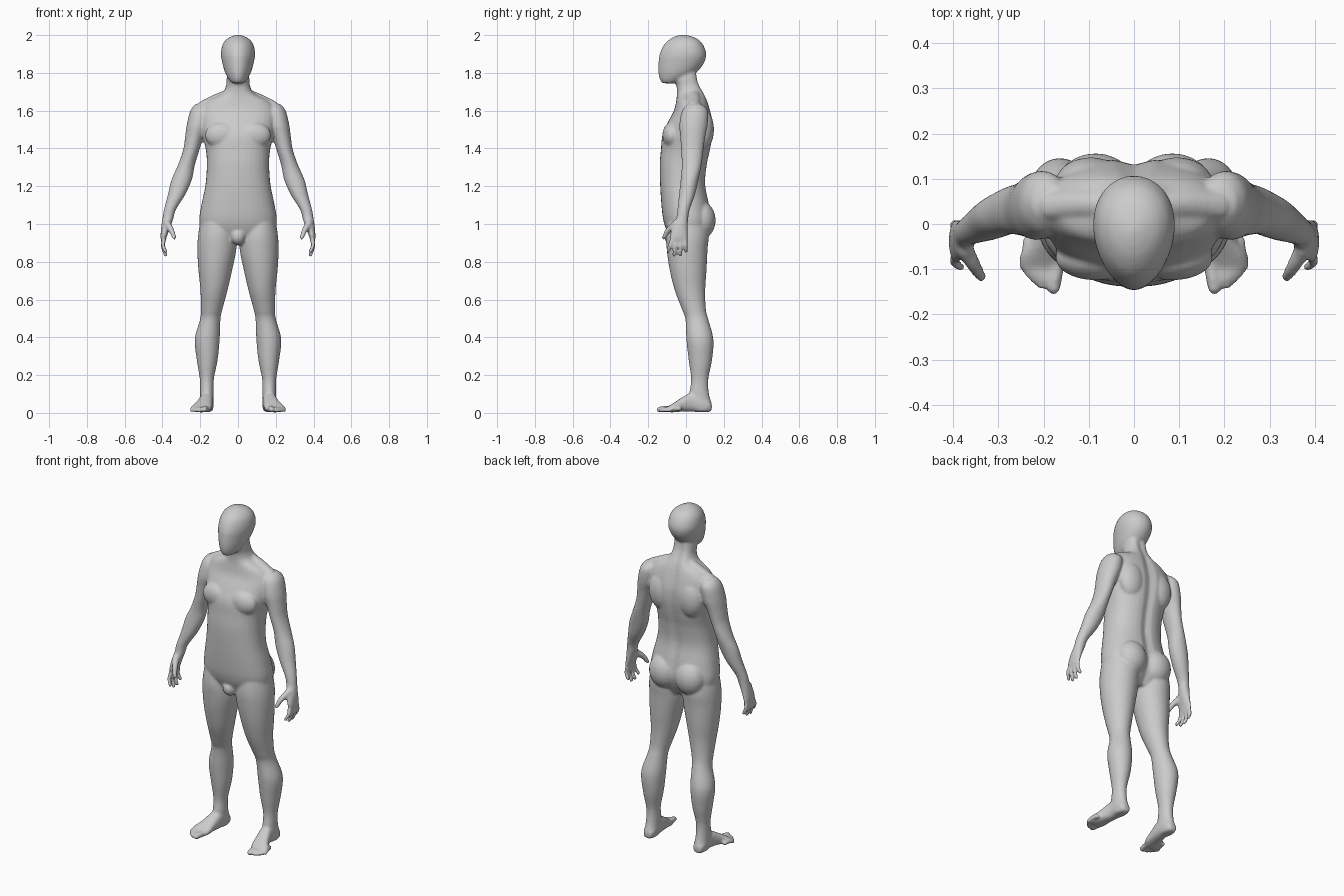
import bpy, bmesh, math
from mathutils import Vector

bm = bmesh.new()


def skin(rings):
    """Close a stack of point rings into a solid."""
    rings = [[bm.verts.new(p) for p in ring] for ring in rings]
    n = len(rings[0])
    for a, b in zip(rings, rings[1:]):
        for k in range(n):
            j = (k + 1) % n
            bm.faces.new((a[k], a[j], b[j], b[k]))
    bm.faces.new(rings[0][::-1])
    bm.faces.new(rings[-1])


def spline(rows, steps=5):
    """Catmull-Rom interpolation of parameter rows."""
    out = []
    for i in range(len(rows) - 1):
        p = [rows[max(i - 1, 0)], rows[i], rows[i + 1], rows[min(i + 2, len(rows) - 1)]]
        for k in range(steps):
            t = k / steps
            out.append([0.5 * (2 * b + (c - a) * t + (2 * a - 5 * b + 4 * c - d) * t * t
                               + (3 * b - a - 3 * c + d) * t ** 3) for a, b, c, d in zip(*p)])
    return out + [list(rows[-1])]


def loft(rows, axis='z', power=2.0, taper=0.0, groove=0.0, n=36):
    """Rows: position on axis, centre x, half width, low and high bound of the third axis."""
    rings = []
    for t, xc, rx, lo, hi in spline(rows):
        ring = []
        for k in range(n):
            a = math.tau * k / n
            c, s = math.cos(a), math.sin(a)
            u = math.copysign(abs(c) ** (2 / power), c)
            v = math.copysign(abs(s) ** (2 / power), s)
            x = xc + rx * u * (1 + taper * v)
            w = (lo + hi) / 2 + (hi - lo) / 2 * v
            if v > 0:
                w -= groove * math.exp(-(x / 0.025) ** 2)
            ring.append((x, w, t) if axis == 'z' else (x, t, w))
        rings.append(ring)
    skin(rings)


def ball(c, r, n=24):
    """Ellipsoid with centre c and radii r."""
    rings = []
    for i in range(n // 2):
        e = math.pi * ((i + .3) / (n / 2 - .4) - .5)
        rings.append([(c[0] + r[0] * math.cos(e) * math.cos(math.tau * k / n),
                       c[1] + r[1] * math.cos(e) * math.sin(math.tau * k / n),
                       c[2] + r[2] * math.sin(e)) for k in range(n)])
    skin(rings)


def chain(points, r0, r1, steps=5):
    """Rounded tube of overlapping balls, for digits and muscle ridges."""
    path = spline(points, steps)
    for i, p in enumerate(path):
        r = r0 + (r1 - r0) * i / (len(path) - 1)
        ball(p, (r, r, r), 12)


# Torso and neck
loft([(.89, 0, .10, -.06, .08), (.96, 0, .188, -.10, .12), (1.02, 0, .205, -.12, .135),
      (1.10, 0, .194, -.13, .125), (1.21, 0, .172, -.137, .105), (1.315, 0, .165, -.139, .114),
      (1.39, 0, .17, -.133, .13), (1.47, 0, .188, -.125, .143), (1.54, 0, .20, -.095, .143),
      (1.60, 0, .20, -.064, .13), (1.65, 0, .165, -.052, .115), (1.69, 0, .088, -.048, .10),
      (1.73, 0, .064, -.05, .08), (1.77, 0, .06, -.06, .067), (1.84, 0, .05, -.05, .06)],
     power=2.3, groove=.014)

# Head
loft([(1.745, 0, .028, -.125, -.06), (1.765, 0, .047, -.138, -.01), (1.80, 0, .067, -.146, .052),
      (1.85, 0, .082, -.146, .094), (1.90, 0, .09, -.139, .107), (1.95, 0, .081, -.116, .09),
      (1.98, 0, .058, -.083, .06), (1.995, 0, .03, -.052, .024), (2.002, 0, .008, -.025, -.005)],
     taper=.12)

# Chest, shoulder blade, trapezius, buttock and groin masses
ball((.085, -.075, 1.47), (.09, .05, .07))
ball((.095, .09, 1.50), (.08, .058, .11))
chain([(.04, .04, 1.685), (.11, .045, 1.655), (.18, .04, 1.617)], .033, .038)
ball((.085, .08, 1.02), (.09, .077, .10))
ball((0, -.075, .935), (.04, .04, .045))

# Leg
loft([(1.06, .11, .08, -.09, .10), (.95, .11, .10, -.106, .12), (.865, .112, .103, -.102, .114),
      (.76, .12, .09, -.087, .109), (.65, .127, .072, -.06, .102), (.55, .139, .057, -.022, .105),
      (.495, .147, .054, -.003, .118), (.39, .163, .066, .002, .145), (.28, .163, .055, .014, .138),
      (.177, .165, .037, .027, .118), (.10, .165, .036, .018, .122), (.04, .165, .036, .03, .138),
      (.008, .165, .03, .04, .132)])

# Foot
loft([(.135, .165, .022, .01, .05), (.115, .165, .033, .004, .075), (.08, .165, .037, .004, .10),
      (.03, .167, .037, .006, .108), (-.03, .18, .044, .006, .076), (-.07, .194, .054, .003, .05),
      (-.095, .2, .048, .004, .034)], axis='y', power=2.4)

# Toes
chain([(.168, -.08, .02), (.174, -.115, .02), (.178, -.141, .018)], .018, .016)
for i, (x, y) in enumerate([(.205, -.135), (.221, -.123), (.235, -.109), (.246, -.092)]):
    chain([(x - .012, y + .06, .022), (x - .004, y + .02, .021), (x, y, .013)], .012, .0115 - i * .0005)

# Arm and palm
loft([(1.635, .185, .04, .01, .085), (1.60, .198, .054, -.02, .115), (1.527, .213, .058, -.035, .115),
      (1.46, .231, .049, -.03, .102), (1.39, .248, .043, -.026, .092), (1.31, .274, .045, -.022, .082),
      (1.235, .298, .054, -.028, .066), (1.156, .325, .046, -.037, .048), (1.077, .36, .032, -.045, .02),
      (1.03, .371, .029, -.052, .012), (.98, .383, .024, -.076, .009), (.93, .394, .016, -.086, .009),
      (.908, .394, .012, -.08, .005)])

# Fingers
for y0, y1, z1 in [(-.074, -.096, .855), (-.051, -.063, .836), (-.027, -.03, .836), (-.004, .001, .856)]:
    z0 = .915
    chain([(.394, y0, z0), (.397, (y0 + y1) / 2, (z0 + z1) / 2), (.383, y1, z1)], .0125, .0105)

# Thumb
chain([(.375, -.055, 1.0), (.352, -.095, .965), (.338, -.117, .928)], .021, .0115)

# One continuous skin: mirror, fuse and relax
mesh = bpy.data.meshes.new("human_figure")
bm.to_mesh(mesh)
bm.free()
body = bpy.data.objects.new("human_figure", mesh)
bpy.context.collection.objects.link(body)
mesh.shade_smooth()
mirror = body.modifiers.new("mirror", 'MIRROR')
mirror.use_mirror_merge = False
fuse = body.modifiers.new("fuse", 'REMESH')
fuse.mode = 'VOXEL'
fuse.voxel_size = .007
fuse.use_smooth_shade = True
relax = body.modifiers.new("relax", 'SMOOTH')
relax.factor = .5
relax.iterations = 5
